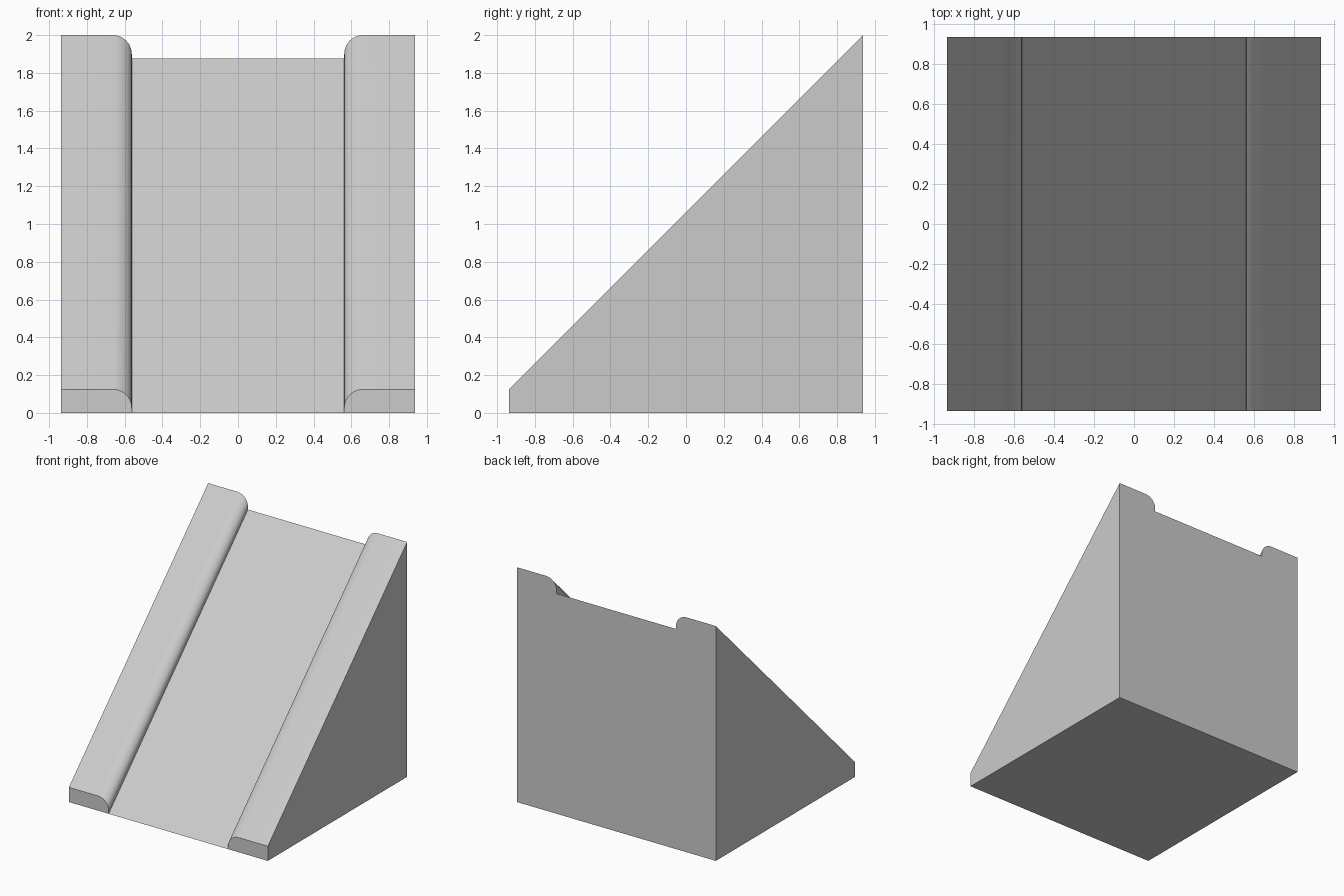
import bpy, bmesh, math

cube = bpy.data.objects.get("Cube")
if cube:
    bpy.data.objects.remove(cube, do_unlink=True)

HALF = 0.9375      # half width and half depth
INNER = 0.5625     # inner wall of each rail
RAIL = 0.125       # rail height above the ramp
RISE = 1.875       # climb from front to back
RADIUS = 0.1       # rounding of the rail's inner edge
STEPS = 10

grey = bpy.data.materials.new("stone_grey")
grey.use_nodes = True
colour = (0.6, 0.6, 0.6, 1)
grey.diffuse_color = colour
grey.node_tree.nodes["Principled BSDF"].inputs["Base Color"].default_value = colour

# Rail cross-section on the +x side, from the ramp floor to the outer edge
rail = [(INNER, 0)]
for i in range(STEPS + 1):
    a = math.pi / 2 * i / STEPS
    rail.append((INNER + RADIUS * (1 - math.cos(a)),
                 RAIL - RADIUS * (1 - math.sin(a))))
rail.append((HALF, RAIL))
profile = [(-x, h) for x, h in reversed(rail)] + rail
n = len(rail)

# Slanted sweep of the whole top profile, closed into a solid wedge
bm = bmesh.new()
front = [bm.verts.new((x, -HALF, h)) for x, h in profile]
back = [bm.verts.new((x, HALF, h + RISE)) for x, h in profile]
fl, fr, br, bl = [bm.verts.new((sx * HALF, sy * HALF, 0))
                  for sx, sy in ((-1, -1), (1, -1), (1, 1), (-1, 1))]

for i in range(len(profile) - 1):                       # sloping top
    bm.faces.new((front[i], front[i + 1], back[i + 1], back[i]))
bm.faces.new(front[:n] + [fl])                          # rail front ends
bm.faces.new(front[n:] + [fr])
bm.faces.new(back + [br, bl])                           # back wall
bm.faces.new((fl, front[0], back[0], bl))               # side walls
bm.faces.new((fr, front[-1], back[-1], br))
bm.faces.new((fl, front[n - 1], front[n], fr, br, bl))  # underside
bmesh.ops.recalc_face_normals(bm, faces=bm.faces)

mesh = bpy.data.meshes.new("ramp_with_rails")
bm.to_mesh(mesh)
bm.free()
mesh.materials.append(grey)
ramp = bpy.data.objects.new("ramp_with_rails", mesh)
bpy.context.collection.objects.link(ramp)

# Smooth the rounded rail edges, keep corners sharp
bpy.ops.object.select_all(action="DESELECT")
ramp.select_set(True)
bpy.context.view_layer.objects.active = ramp
bpy.ops.object.shade_smooth_by_angle(angle=math.radians(30))
